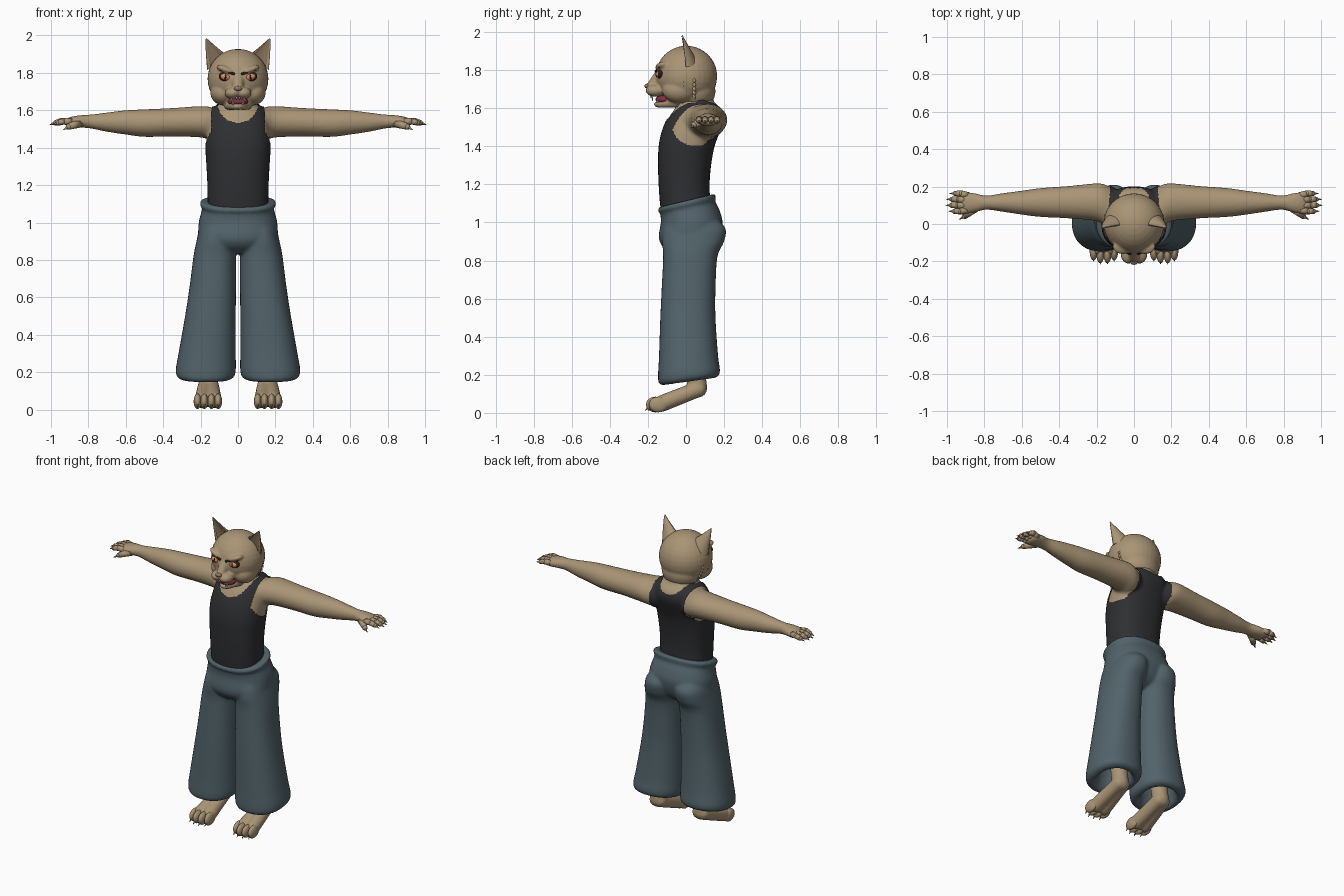
import bpy, bmesh
from math import sin, cos, pi, copysign
from mathutils import Vector, Matrix

if "Cube" in bpy.data.objects:
    bpy.data.objects.remove(bpy.data.objects["Cube"])


def mat(name, r, g, b):
    m = bpy.data.materials.new(name)
    m.diffuse_color = (r, g, b, 1)
    m.use_nodes = True
    m.node_tree.nodes["Principled BSDF"].inputs["Base Color"].default_value = m.diffuse_color
    return m


FUR = mat("fur", .40, .30, .18)
EAR = mat("inner_fur", .27, .19, .12)
CLOTH = mat("trouser_cloth", .085, .125, .145)
BLACK = mat("top_cloth", .028, .029, .032)
DARK = mat("dark", .02, .015, .012)
ORANGE = mat("iris", .75, .25, .10)
RED = mat("mouth_red", .22, .03, .05)
WHITE = mat("tooth", .8, .75, .65)
CLAW = mat("claw", .28, .22, .15)


def loft(bm, secs, axis='z', n=40, sub=5, p=2.0):
    """Closed skin through sections (t, a0, a1, b0, b1, tilt)."""
    S = [tuple(s) + (0,) * (6 - len(s)) for s in secs]
    rows = []
    for i in range(len(S) - 1):
        q = [S[max(i - 1, 0)], S[i], S[i + 1], S[min(i + 2, len(S) - 1)]]
        for k in range(sub + (i == len(S) - 2)):
            u = k / sub
            rows.append([.5 * (2 * b + (c - a) * u + (2 * a - 5 * b + 4 * c - d) * u * u
                               + (3 * b - a - 3 * c + d) * u ** 3) for a, b, c, d in zip(*q)])
    rings = []
    for t, a0, a1, b0, b1, tilt in rows:
        ring = []
        for k in range(n):
            c, s = cos(2 * pi * k / n), sin(2 * pi * k / n)
            a = (a0 + a1) / 2 + (a1 - a0) / 2 * copysign(abs(c) ** (2 / p), c)
            b = (b0 + b1) / 2 + (b1 - b0) / 2 * copysign(abs(s) ** (2 / p), s)
            w = t + tilt * b
            ring.append(bm.verts.new((a, b, w) if axis == 'z' else (w, a, b)))
        rings.append(ring)
    for r, q in zip(rings, rings[1:]):
        for k in range(n):
            bm.faces.new((r[k], r[(k + 1) % n], q[(k + 1) % n], q[k]))
    bm.faces.new(rings[0])
    bm.faces.new(rings[-1])


def ball(bm, c, r, rot=0, seg=32):
    M = Matrix.Translation(c) @ Matrix.Rotation(rot, 4, 'Y') @ Matrix.Diagonal((*r, 1))
    bmesh.ops.create_uvsphere(bm, u_segments=seg, v_segments=seg // 2, radius=1, matrix=M)


def limb(bm, p, q, r1, r2, ends=True, seg=20):
    p, q = Vector(p), Vector(q)
    M = Matrix.Translation((p + q) / 2) @ (q - p).to_track_quat('Z', 'Y').to_matrix().to_4x4()
    bmesh.ops.create_cone(bm, cap_ends=True, segments=seg, radius1=r1, radius2=r2,
                          depth=(q - p).length, matrix=M)
    if ends:
        ball(bm, p, (r1,) * 3, seg=seg)
        ball(bm, q, (r2,) * 3, seg=seg)


def mirror(bm):
    g = bmesh.ops.duplicate(bm, geom=bm.verts[:] + bm.edges[:] + bm.faces[:])["geom"]
    for v in g:
        if isinstance(v, bmesh.types.BMVert):
            v.co.x *= -1


def finish(name, bm, m, voxel=0, smooth=0):
    bmesh.ops.recalc_face_normals(bm, faces=bm.faces[:])
    for f in bm.faces:
        f.smooth = True
    me = bpy.data.meshes.new(name)
    bm.to_mesh(me)
    bm.free()
    me.materials.append(m)
    ob = bpy.data.objects.new(name, me)
    bpy.context.collection.objects.link(ob)
    if voxel:
        r = ob.modifiers.new("blend", 'REMESH')
        r.mode, r.voxel_size, r.use_smooth_shade = 'VOXEL', voxel, True
    if smooth:
        s = ob.modifiers.new("soften", 'SMOOTH')
        s.iterations, s.factor = smooth, .5
    return ob


# body: arms, then torso and neck, blended together
bm = bmesh.new()
loft(bm, [(.08, -.01, .17, 1.45, 1.59), (.14, -.02, .205, 1.44, 1.615), (.2, .015, .217, 1.455, 1.622),
          (.35, .03, .203, 1.46, 1.612), (.5, .038, .192, 1.458, 1.605), (.6, .05, .178, 1.47, 1.6),
          (.7, .065, .165, 1.485, 1.588), (.79, .076, .152, 1.503, 1.577), (.85, .062, .165, 1.507, 1.573),
          (.9, .058, .17, 1.507, 1.563), (.925, .08, .15, 1.52, 1.55)], 'x')
mirror(bm)
loft(bm, [(1.03, -.15, .15, -.12, .115), (1.1, -.155, .155, -.13, .12), (1.2, -.157, .157, -.137, .117),
          (1.3, -.162, .162, -.14, .125), (1.4, -.168, .168, -.137, .143), (1.48, -.168, .168, -.12, .172),
          (1.55, -.158, .158, -.09, .195), (1.6, -.14, .14, -.055, .182), (1.635, -.09, .09, -.02, .14)], p=2.4)
limb(bm, (0, .055, 1.54), (0, .035, 1.70), .105, .1)
body = finish("body", bm, FUR, .009, 5)

# tank top: the covered area of the body, pushed slightly outwards
bpy.context.view_layer.update()
me = bpy.data.meshes.new_from_object(body.evaluated_get(bpy.context.evaluated_depsgraph_get()))
bm = bmesh.new()
bm.from_mesh(me)
bm.normal_update()


def bare(c):
    x, y, z = abs(c.x), c.y, c.z
    neck = (x / .105) ** 2 + ((z - 1.64) / .108) ** 2 < 1 if y < .06 else (x / .09) ** 2 + ((z - 1.66) / .075) ** 2 < 1
    hole = x > .14 and ((y - .045) / .115) ** 2 + ((z - 1.52) / .115) ** 2 < 1
    side = z > 1.44 and x > (.135 if y > .1 else .16)
    return neck or hole or side or x > .2 or z < 1.06 or z > 1.66


bmesh.ops.delete(bm, geom=[f for f in bm.faces if bare(f.calc_center_median())], context='FACES')
for v, n in [(v, v.normal.copy()) for v in bm.verts]:
    v.co += n * .007
finish("tank_top", bm, BLACK, 0, 4)

# trousers: flared legs with rolled hems, then hips and waistband
bm = bmesh.new()
loft(bm, [(1.03, .02, .17, -.08, .15), (.97, .008, .205, -.115, .207), (.9, .006, .222, -.125, .2),
          (.82, .01, .238, -.12, .165), (.65, .011, .26, -.128, .155), (.5, .012, .283, -.135, .155),
          (.3, .012, .318, -.142, .168, .03), (.21, .012, .333, -.147, .178, .1),
          (.175, .022, .325, -.142, .172, .13), (.162, .05, .295, -.115, .145, .14),
          (.185, .07, .275, -.09, .125, .1), (.3, .08, .25, -.07, .11)], p=2.3)
mirror(bm)
loft(bm, [(.835, -.08, .08, -.07, .08), (.87, -.17, .17, -.12, .14), (.92, -.21, .21, -.143, .175),
          (1.0, -.21, .21, -.132, .192), (1.05, -.197, .197, -.134, .175, .1), (1.075, -.192, .192, -.136, .155, .2),
          (1.095, -.203, .203, -.147, .157, .24), (1.112, -.198, .198, -.143, .152, .24),
          (1.114, -.175, .175, -.13, .135, .24)], p=2.3)
finish("trousers", bm, CLOTH, .009, 4)

# hind paws: raised heel, instep and shank
bm = bmesh.new()
for dx in (-.025, .025):
    limb(bm, (.16 + dx * 1.2, -.125, .05), (.158 + dx * .6, .065, .125), .044, .042)
limb(bm, (.158, .062, .13), (.155, .03, .34), .05, .055)
mirror(bm)
finish("hind_paws", bm, FUR, .009, 3)
toes, claws = bmesh.new(), bmesh.new()
for x, y in ((.106, -.145), (.142, -.16), (.18, -.16), (.216, -.145)):
    ball(toes, (x, y, .044), (.021, .05, .041))
    limb(claws, (x, y - .035, .03), (x, y - .055, .012), .008, .001, False, 10)

# fingers, thumb and claws
for y0, y1, x1 in ((.152, .163, .955), (.128, .132, .972), (.1, .1, .975), (.075, .068, .96)):
    limb(toes, (.89, y0, 1.538), (x1 - .03, y1, 1.542), .019, .017)
    limb(toes, (x1 - .03, y1, 1.542), (x1, y1, 1.533), .017, .014)
    limb(claws, (x1, y1, 1.535), (x1 + .032, y1, 1.522), .010, .001, False, 10)
limb(toes, (.85, .085, 1.53), (.905, .042, 1.512), .024, .016)
limb(claws, (.905, .042, 1.512), (.935, .024, 1.495), .011, .001, False, 10)
mirror(toes)
mirror(claws)
finish("toes_and_fingers", toes, FUR)
finish("claws", claws, CLAW)

# head: brows, cheeks and muzzle pads, then skull, bridge and lower jaw
bm = bmesh.new()
ball(bm, (.06, -.12, 1.815), (.058, .042, .02), -.35)
ball(bm, (.08, -.035, 1.695), (.068, .09, .068))
ball(bm, (.03, -.16, 1.692), (.042, .052, .032))
limb(bm, (.05, -.06, 1.63), (.018, -.135, 1.622), .028, .02)
mirror(bm)
ball(bm, (0, .002, 1.768), (.163, .162, .16))
limb(bm, (0, -.125, 1.79), (0, -.182, 1.712), .032, .028)
ball(bm, (0, -.135, 1.62), (.03, .034, .018))
ball(bm, (0, .05, 1.69), (.125, .105, .1))
finish("head", bm, FUR, .007, 4)

# ears: hollow-fronted tapering shells with a darker lining
ears, lining = bmesh.new(), bmesh.new()
for b, front, shrink in ((ears, .25, 1), (lining, .2, .72)):
    rings = []
    for i in range(9):
        t = i / 8
        c = Vector((.103, .005, 1.85)).lerp(Vector((.17, -.015, 1.985)), t)
        w, d = .06 * shrink * (1 - t) ** .85 + .002, .055 * (1 - t) + .002
        ring = []
        for k in range(24):
            s = sin(2 * pi * k / 24)
            x = w * cos(2 * pi * k / 24)
            y = d * s if s > 0 else d * front * -s
            if b is lining:
                y = d * front * abs(s) - .003
            ring.append(b.verts.new((c.x + x, c.y + y - .006, c.z - x * .55 * (1 - t))))
        rings.append(ring)
    for r, q in zip(rings, rings[1:]):
        for k in range(12 if b is lining else 0, 24):
            if b is lining and k == 23:
                continue
            b.faces.new((r[k], r[(k + 1) % 24], q[(k + 1) % 24], q[k]))
    mirror(b)
finish("ears", ears, FUR)
finish("ear_lining", lining, EAR)

# ragged cheek fur
bm = bmesh.new()
for i in range(7):
    a = -.1 - i * .15
    for y in (-.02, .04):
        p = Vector((.143 * cos(a), y, 1.765 + .143 * sin(a)))
        limb(bm, p, p + Vector((.02 * cos(a - .5), .008, .026 * sin(a - .5))), .019, .001, False, 8)
mirror(bm)
finish("cheek_fur", bm, FUR)

# eyes, rims, brow lines and pupils
for name, m, y, r in (("eye_rims", DARK, -.133, (.037, .020, .025)), ("eyes", ORANGE, -.139, (.029, .019, .019)),
                      ("pupils", DARK, -.155, (.005, .005, .015))):
    bm = bmesh.new()
    ball(bm, (.066, y, 1.778), r, -.2)
    if name == "eye_rims":
        limb(bm, (.022, -.158, 1.795), (.095, -.138, 1.815), .007, .004, seg=10)
    mirror(bm)
    finish(name, bm, m)

# nose, mouth and teeth
bm = bmesh.new()
ball(bm, (0, -.203, 1.716), (.021, .015, .013))
finish("nose", bm, EAR)
bm = bmesh.new()
ball(bm, (0, -.105, 1.646), (.055, .055, .027))
finish("mouth", bm, RED)
bm = bmesh.new()
limb(bm, (.034, -.178, 1.672), (.034, -.176, 1.638), .007, .001, False, 10)
limb(bm, (.026, -.15, 1.63), (.028, -.155, 1.658), .006, .001, False, 10)
for x in (.007, .02):
    limb(bm, (x, -.186, 1.672), (x, -.184, 1.655), .005, .002, False, 8)
mirror(bm)
finish("teeth", bm, WHITE)
